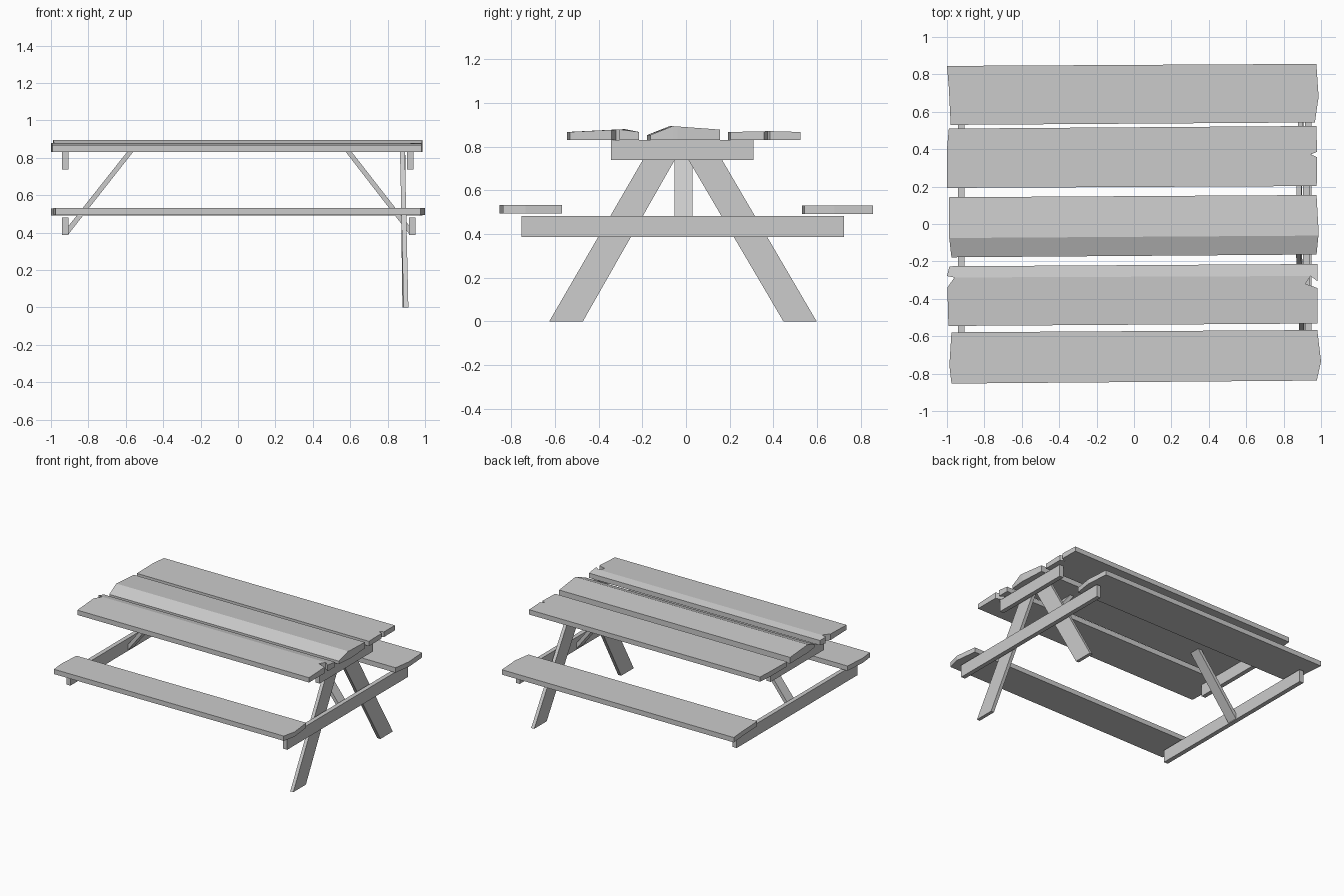
import bpy
import bmesh

if "Cube" in bpy.data.objects:
    bpy.data.objects.remove(bpy.data.objects["Cube"])


def loft(name, loop_a, loop_b, split=None):
    """Solid between two matching loops; split = pair of loop_b corners joined by a ridge."""
    bm = bmesh.new()
    a = [bm.verts.new(p) for p in loop_a]
    b = [bm.verts.new(p) for p in loop_b]
    n = len(a)
    bm.faces.new(a[::-1])
    cap = bm.faces.new(b)
    for i in range(n):
        j = (i + 1) % n
        bm.faces.new((a[i], a[j], b[j], b[i]))
    if split:
        bmesh.utils.face_split(cap, b[split[0]], b[split[1]])
    bmesh.ops.recalc_face_normals(bm, faces=bm.faces[:])
    mesh = bpy.data.meshes.new(name)
    bm.to_mesh(mesh)
    bm.free()
    obj = bpy.data.objects.new(name, mesh)
    bpy.context.collection.objects.link(obj)
    return obj


def height(profile, y):
    """Piecewise linear plank top height across y."""
    if y <= profile[0][0]:
        return profile[0][1]
    for (y0, z0), (y1, z1) in zip(profile, profile[1:]):
        if y <= y1:
            return z0 + (z1 - z0) * (y - y0) / (y1 - y0)
    return profile[-1][1]


def plank(name, outline, z, profile, split=None):
    # boards are skewed a little, so the profile follows y - 0.006 x
    loft(name, [(x, y, z) for x, y in outline],
         [(x, y, height(profile, y - 0.006 * x)) for x, y in outline], split)


def bar(name, x0, x1, y0, y1, z0, z1):
    rect = [(y0, z0), (y1, z0), (y1, z1), (y0, z1)]
    loft(name, [(x0, *p) for p in rect], [(x1, *p) for p in rect])


# bench seats
plank("back_seat", [(-.98, .53), (.967, .543), (.987, .68), (.975, .856), (-1, .845), (-.99, .73)],
      .492, [(0, .53)])
plank("front_seat", [(-.976, -.853), (.977, -.837), (1, -.735), (.98, -.567), (-.976, -.579), (-.987, -.755)],
      .495, [(0, .532)])

# table top boards, with chipped ends and warped ridges
plank("back_top_board", [(-1, .193), (.977, .203), (.978, .358), (.944, .372), (.978, .385),
                         (.976, .524), (-.99, .51), (-1, .4)],
      .83, [(.2, .867), (.38, .871), (.52, .867)])
plank("middle_top_board", [(-.976, -.178), (.976, -.163), (.986, -.062), (.987, -.04), (.976, .155),
                           (-.99, .143), (-.988, -.075)],
      .83, [(-.17, .853), (-.069, .894), (.15, .878)], (2, 6))
plank("front_top_board", [(-.992, -.545), (.98, -.532), (.98, -.342), (.917, -.32), (.944, -.278),
                          (.98, -.305), (.98, -.214), (-.987, -.226), (-1, -.278), (-.96, -.286), (-.998, -.34)],
      .83, [(-.54, .867), (-.281, .88), (-.22, .867)], (4, 9))

# cross bars under the top and under the seats
for side, top_x, seat_x in (("left", -.94, -.94), ("right", .904, .914)):
    bar(side + "_top_crossbar", top_x, top_x + .034, -.343, .308, .738, .83)
    bar(side + "_seat_crossbar", seat_x, seat_x + .034, -.753, .724, .386, .482)


# splayed legs, remaining only at the right end
def leg(name, s, foot, top, x_foot, x_top, thick):
    (f0, f1), (t0, t1) = foot, top
    loops = []
    for t in (0, thick):
        loops.append([(x_foot + t, s * f0, 0), (x_foot + t, s * f1, 0),
                      (x_top + t, s * t1, .83), (x_top + t, s * t0, .83)])
    loft(name, *loops)


leg("front_leg", -1, (.626, .472), (.145, 0), .885, .866, .026)
leg("back_leg", 1, (.598, .446), (.112, -.042), .879, .868, .026)

# diagonal braces from the seat crossbars to the top
for side, s, x_top, x_end in (("left", -1, .562, .906), ("right", 1, .577, .916)):
    shape = [(x_top, .83), (x_top + .032, .83), (x_end, .436), (x_end, .392)]
    shape = [shape[0], shape[1], shape[2], shape[3]]
    loft(side + "_brace", [(s * x, -.052, z) for x, z in shape], [(s * x, .03, z) for x, z in shape])
